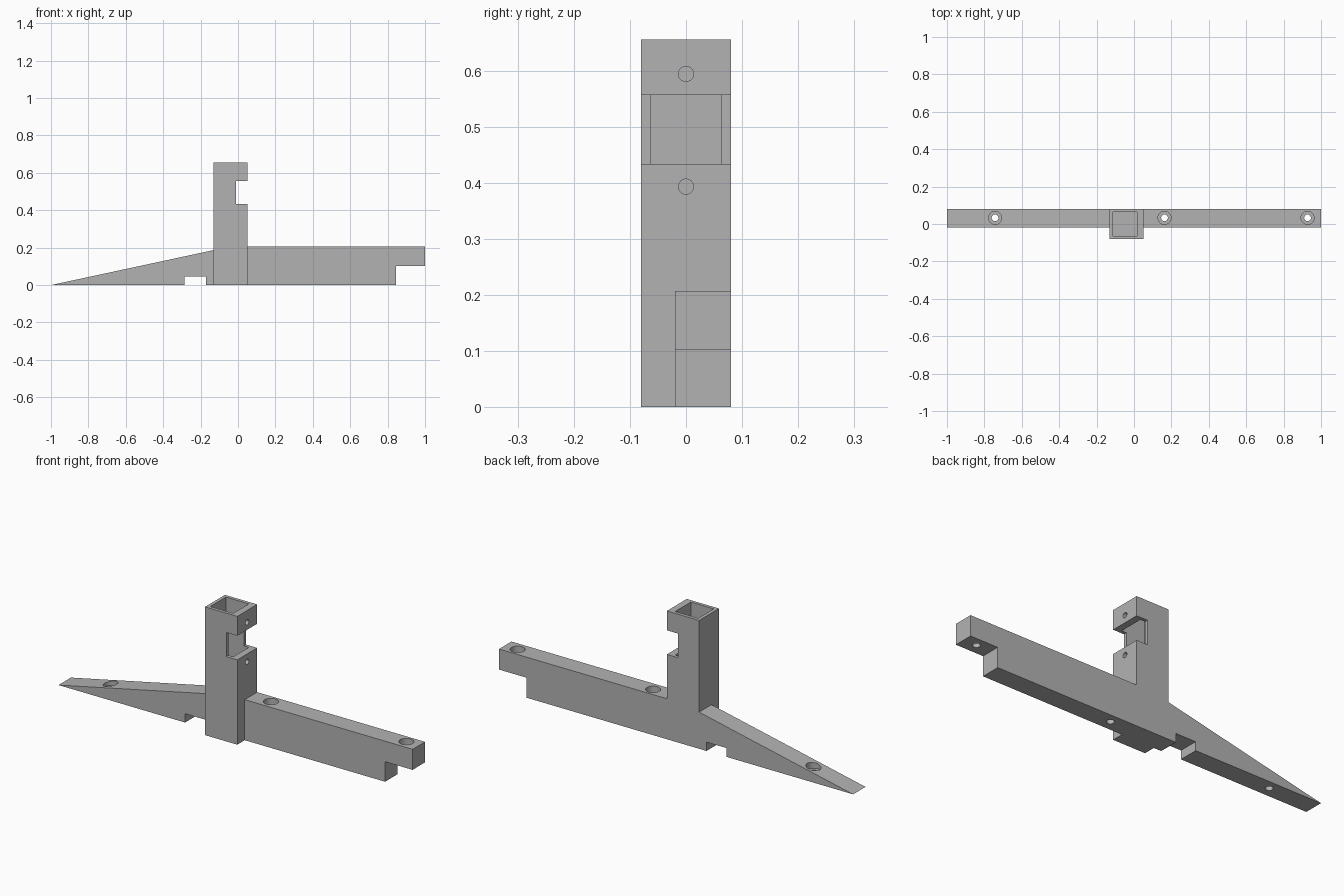
import bpy, bmesh

cube = bpy.data.objects.get("Cube")
if cube:
    bpy.data.objects.remove(cube, do_unlink=True)

mat = bpy.data.materials.new("mid grey")
mat.use_nodes = True
grey = (0.45, 0.45, 0.45, 1)
mat.diffuse_color = grey
mat.node_tree.nodes["Principled BSDF"].inputs["Base Color"].default_value = grey


def add_object(name, bm):
    bmesh.ops.recalc_face_normals(bm, faces=bm.faces)
    mesh = bpy.data.meshes.new(name)
    bm.to_mesh(mesh)
    bm.free()
    mesh.materials.append(mat)
    obj = bpy.data.objects.new(name, mesh)
    bpy.context.collection.objects.link(obj)
    return obj


def prism(name, profile, y0, y1):
    """Extrude an (x, z) outline along y."""
    bm = bmesh.new()
    face = bm.faces.new([bm.verts.new((x, y0, z)) for x, z in profile])
    grown = bmesh.ops.extrude_face_region(bm, geom=[face])["geom"]
    moved = [v for v in grown if isinstance(v, bmesh.types.BMVert)]
    bmesh.ops.translate(bm, verts=moved, vec=(0, y1 - y0, 0))
    return add_object(name, bm)


def box(name, x0, x1, y0, y1, z0, z1):
    return prism(name, [(x0, z0), (x1, z0), (x1, z1), (x0, z1)], y0, y1)


def cylinder(name, radius, length, centre, along_x=False):
    bm = bmesh.new()
    bmesh.ops.create_cone(bm, cap_ends=True, segments=32, radius1=radius,
                          radius2=radius, depth=length)
    obj = add_object(name, bm)
    obj.location = centre
    if along_x:
        obj.rotation_euler.y = 1.570796
    return obj


def combine(target, tool, operation):
    mod = target.modifiers.new(tool.name, "BOOLEAN")
    mod.operation = operation
    mod.solver = "EXACT"
    mod.object = tool
    bpy.context.view_layer.objects.active = target
    bpy.ops.object.modifier_apply(modifier=mod.name)
    bpy.data.objects.remove(tool, do_unlink=True)


# Long arm: tapered on one side, stepped at the other end
arm = prism("bracket", [(-1, 0), (-.285, 0), (-.285, .045), (-.172, .045),
                        (-.172, 0), (.845, 0), (.845, .102), (1, .102),
                        (1, .207), (-.03, .207), (-.13, .187)], -.02, .08)

# Upright post, joined to the arm
combine(arm, box("post", -.13, .052, -.08, .08, 0, .655), "UNION")

# Square socket and side window in the post
combine(arm, box("socket", -.112, .017, -.063, .063, .333, .8), "DIFFERENCE")
combine(arm, box("window", -.01, .2, -.2, .2, .433, .556), "DIFFERENCE")

# Small screw holes through one wall of the post
for z in (.393, .594):
    combine(arm, cylinder("post_hole", .0135, .1, (.05, 0, z), True), "DIFFERENCE")

# Counterbored screw holes down through the arm
for x, floor in ((-.743, .03), (.163, .17), (.928, .17)):
    combine(arm, cylinder("screw_hole", .018, .8, (x, .033, 0)), "DIFFERENCE")
    combine(arm, cylinder("counterbore", .035, .2, (x, .033, floor + .1)), "DIFFERENCE")

# Smooth hole walls, crisp edges
arm.select_set(True)
bpy.context.view_layer.objects.active = arm
bpy.ops.object.shade_smooth_by_angle(angle=.5)
